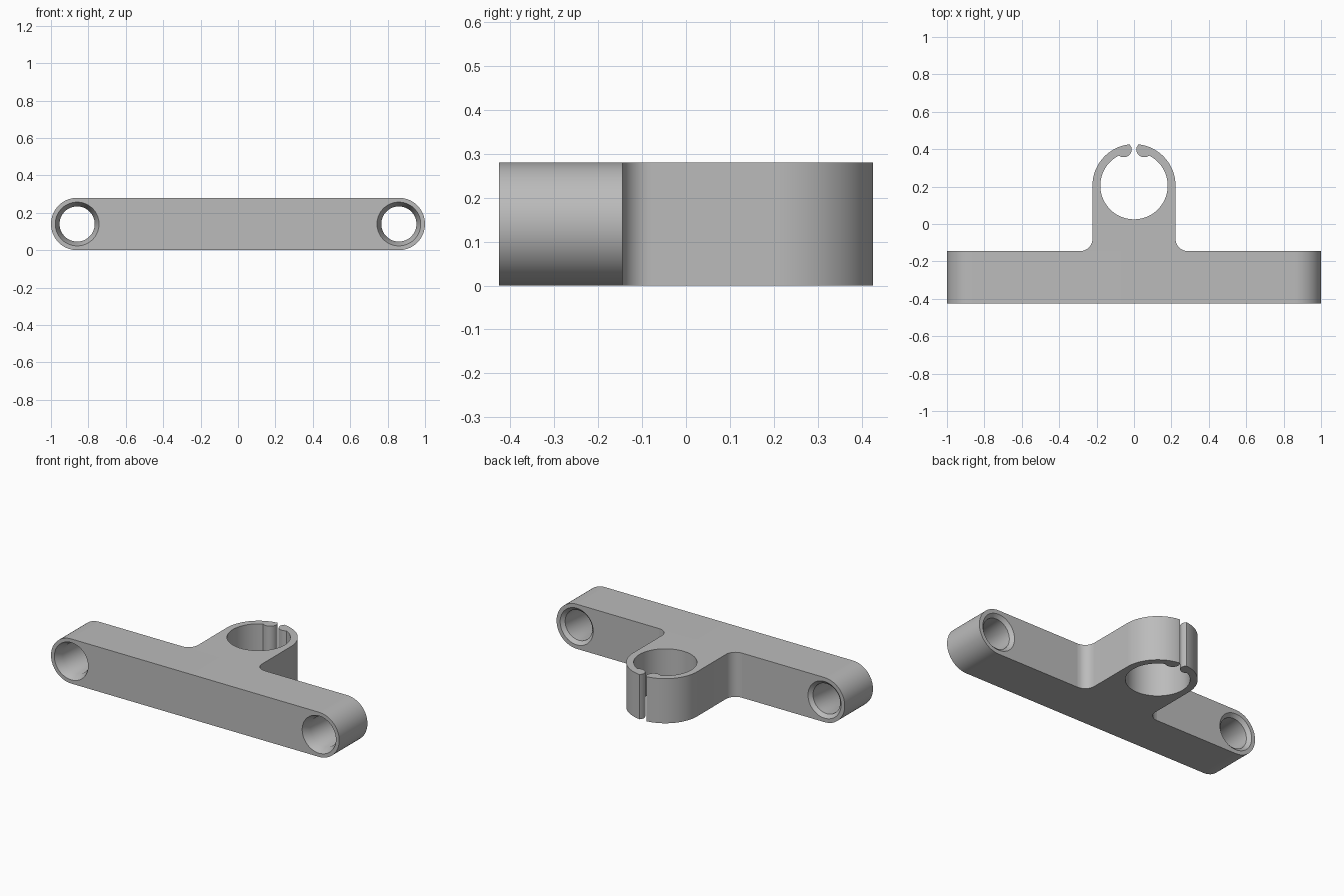
import bpy, bmesh
from math import sin, cos, radians
from mathutils import Vector

cube = bpy.data.objects.get("Cube")
if cube:
    bpy.data.objects.remove(cube)

HEIGHT = 0.28
R_END = HEIGHT / 2
FRONT, BACK = -0.425, -0.145
HOLE_X = 1 - R_END
RING_Y = 0.205

grey = bpy.data.materials.new("plain grey")
grey.use_nodes = True
colour = (0.5, 0.5, 0.5, 1)
grey.diffuse_color = colour
grey.node_tree.nodes["Principled BSDF"].inputs["Base Color"].default_value = colour


def arc(cx, cy, r, start, end, steps):
    angles = [radians(start + (end - start) * i / steps) for i in range(steps + 1)]
    return [(cx + r * cos(a), cy + r * sin(a)) for a in angles]


def add_object(name, bm):
    bmesh.ops.recalc_face_normals(bm, faces=bm.faces)
    mesh = bpy.data.meshes.new(name)
    bm.to_mesh(mesh)
    bm.free()
    mesh.materials.append(grey)
    obj = bpy.data.objects.new(name, mesh)
    bpy.context.collection.objects.link(obj)
    return obj


def extrude(name, outline, place, direction):
    bm = bmesh.new()
    face = bm.faces.new([bm.verts.new(place(p)) for p in outline])
    new = bmesh.ops.extrude_face_region(bm, geom=[face], use_keep_orig=True)
    moved = [v for v in new["geom"] if isinstance(v, bmesh.types.BMVert)]
    bmesh.ops.translate(bm, verts=moved, vec=Vector(direction))
    return add_object(name, bm)


def hole_cutter(x):
    # Bore with a deep countersink in front and a shallow one behind
    stations = [(FRONT - 0.05, 0.117), (FRONT, 0.117), (FRONT + 0.05, 0.094),
                (BACK - 0.02, 0.094), (BACK, 0.115), (BACK + 0.05, 0.115)]
    bm = bmesh.new()
    rings = [[bm.verts.new((px, y, pz)) for px, pz in arc(x, R_END, r, 0, 360, 64)[:-1]]
             for y, r in stations]
    for a, b in zip(rings, rings[1:]):
        for i in range(64):
            j = (i + 1) % 64
            bm.faces.new((a[i], a[j], b[j], b[i]))
    bm.faces.new(rings[0])
    bm.faces.new(rings[-1])
    cutter = add_object("hole_cutter", bm)
    cutter.hide_render = True
    return cutter


# Crossbar with rounded ends
stadium = arc(HOLE_X, R_END, R_END, -90, 90, 32) + arc(-HOLE_X, R_END, R_END, 90, 270, 32)
crossbar = extrude("crossbar", stadium, lambda p: (p[0], FRONT, p[1]), (0, BACK - FRONT, 0))

# Bore both ends
cutters = [hole_cutter(side * HOLE_X) for side in (-1, 1)]
for cutter in cutters:
    mod = crossbar.modifiers.new("bore", "BOOLEAN")
    mod.operation = "DIFFERENCE"
    mod.solver = "EXACT"
    mod.object = cutter
graph = bpy.context.evaluated_depsgraph_get()
crossbar.data = bpy.data.meshes.new_from_object(crossbar.evaluated_get(graph))
crossbar.modifiers.clear()
for cutter in cutters:
    bpy.data.objects.remove(cutter)

# Split clamp ring: flared neck, outer wall, rounded lip, inner wall
half = [(0.288, BACK)]
half += arc(0.288, -0.079, 0.066, 255, 180, 10)
half += arc(0, RING_Y, 0.222, 0, 84, 32)
half += arc(0.055, 0.4, 0.043, 170, 305, 14)
half += arc(0, RING_Y, 0.18, 63, -90, 48)
mirrored = [(-x, y) for x, y in reversed(half[:-1])]
clamp = extrude("clamp_ring", half + mirrored, lambda p: (p[0], p[1], 0), (0, 0, HEIGHT))

# Smooth curved walls, keep rims sharp
bpy.ops.object.select_all(action="DESELECT")
for obj in (crossbar, clamp):
    obj.select_set(True)
bpy.context.view_layer.objects.active = crossbar
bpy.ops.object.shade_smooth_by_angle(angle=radians(25))
